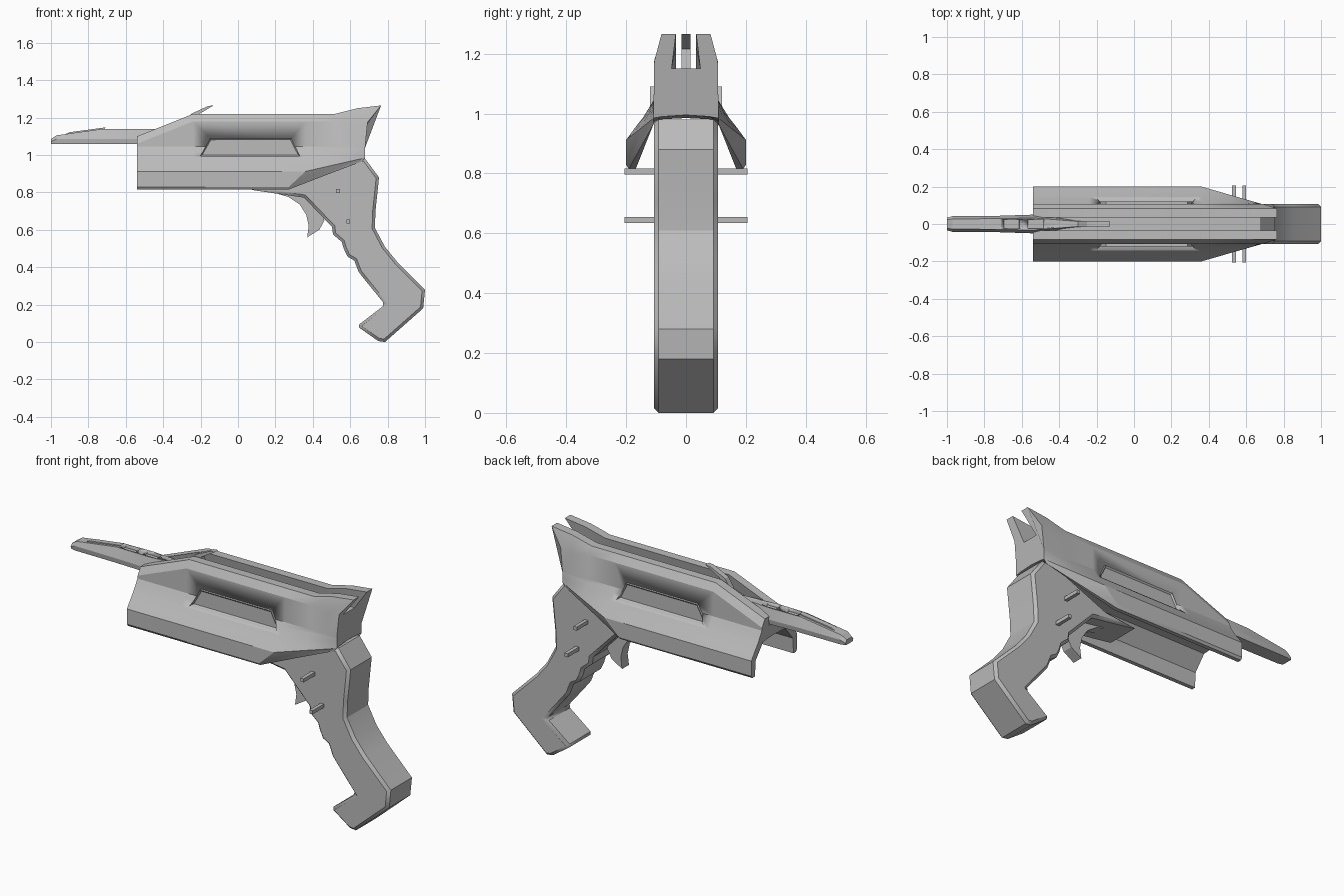
import bpy, bmesh, math
from mathutils import Vector

if "Cube" in bpy.data.objects:
    bpy.data.objects.remove(bpy.data.objects["Cube"])

grey = bpy.data.materials.new("matte grey")
grey.use_nodes = True
grey.diffuse_color = (0.5, 0.5, 0.5, 1)
grey.node_tree.nodes["Principled BSDF"].inputs["Base Color"].default_value = (0.5, 0.5, 0.5, 1)


def finish(name, bm, angle=28):
    bmesh.ops.recalc_face_normals(bm, faces=bm.faces)
    mesh = bpy.data.meshes.new(name)
    bm.to_mesh(mesh)
    bm.free()
    mesh.materials.append(grey)
    ob = bpy.data.objects.new(name, mesh)
    bpy.context.collection.objects.link(ob)
    bpy.ops.object.select_all(action='DESELECT')
    ob.select_set(True)
    bpy.context.view_layer.objects.active = ob
    bpy.ops.object.shade_smooth_by_angle(angle=math.radians(angle))
    return ob


def loft(name, rings, angle=28):
    """Skin a list of closed rings and cap both ends."""
    bm = bmesh.new()
    loops = [[bm.verts.new(p) for p in r] for r in rings]
    n = len(loops[0])
    for a, b in zip(loops, loops[1:]):
        for i in range(n):
            j = (i + 1) % n
            bm.faces.new((a[i], a[j], b[j], b[i]))
    bm.faces.new(loops[0])
    bm.faces.new(loops[-1])
    return finish(name, bm, angle)


def plate(name, outline, y0, y1):
    """Extrude an x-z outline from y0 to y1."""
    return loft(name, [[(x, y, z) for x, z in outline] for y in (y0, y1)])


def box(name, x0, x1, y0, y1, z0, z1):
    return plate(name, [(x0, z0), (x1, z0), (x1, z1), (x0, z1)], y0, y1)


def cut(target, cutter):
    cutter.hide_render = True
    cutter.hide_viewport = True
    mod = target.modifiers.new("cut", 'BOOLEAN')
    mod.operation = 'DIFFERENCE'
    mod.solver = 'EXACT'
    mod.object = cutter


def mirror_ring(half):
    """Half ring starts and ends on the y = 0 plane."""
    return half + [(x, -y, z) for x, y, z in half[-2:0:-1]]


# Receiver: flared shell with a top slot and an open channel below
def section(x, top, f, xlow, tail=0.0):
    mix = lambda a, b: a + (b - a) * f
    floor = min(1.15, top - 0.05)
    y = lambda k: 0.108 + 0.092 * f * k
    shoulder = top - 0.04 - 0.05 * (tail > 0)
    half = [(x, 0, floor), (x, 0.048, floor), (x + tail, 0.034, top),
            (x + tail, 0.082, top), (x + tail * 0.15, 0.106, shoulder),
            (x, 0.108, 1.045), (x, y(0.16), mix(1.04, 1.02)),
            (x, y(0.4), mix(1.02, 0.985)), (x, y(0.7), mix(1.0, 0.95)),
            (x, y(1), mix(0.985, 0.912)), (xlow, y(1), mix(0.972, 0.828)),
            (xlow, y(0.9), mix(0.966, 0.815)), (xlow, y(0.65), mix(0.966, 0.815)),
            (x, y(0.6), mix(0.985, 0.9)), (x, y(0.2) - 0.03, mix(0.99, 0.98)),
            (x, 0, mix(0.995, 0.985))]
    return mirror_ring(half)


receiver = loft("receiver", [
    section(-0.54, 1.10, 1, -0.54),
    section(-0.24, 1.22, 1, -0.24),
    section(0.36, 1.22, 1, 0.27),
    section(0.52, 1.22, 0.5, 0.465),
    section(0.62, 1.25, 0.19, 0.59, 0.02),
    section(0.68, 1.265, 0, 0.665, 0.085)])

# Recessed side panels with a raised rim
trapezoid = [(-0.20, 0.995), (0.33, 0.995), (0.285, 1.09), (-0.15, 1.09)]
for side, word in ((1, "left"), (-1, "right")):
    cut(receiver, plate(word + "_panel_cutter", trapezoid, side * 0.1, side * 0.3))
    bm = bmesh.new()
    face = bm.faces.new([bm.verts.new((x, side * 0.12, z)) for x, z in trapezoid])
    back = bmesh.ops.extrude_face_region(bm, geom=[face])["geom"]
    for v in back:
        if isinstance(v, bmesh.types.BMVert):
            v.co.y = side * 0.09
    bmesh.ops.recalc_face_normals(bm, faces=bm.faces)
    front = max(bm.faces, key=lambda f: f.calc_center_median().y * side)
    bmesh.ops.inset_region(bm, faces=[front], thickness=0.01)
    inner = max(bm.faces, key=lambda f: (round(f.calc_center_median().y * side, 4), f.calc_area()))
    for v in inner.verts:
        v.co.y -= side * 0.008
    finish(word + "_side_panel", bm)

# Grip with finger grooves and an angled foot
grip = plate("grip", [
    (0.06, 0.815), (0.353, 0.772), (0.503, 0.615), (0.508, 0.575), (0.555, 0.535),
    (0.565, 0.50), (0.585, 0.457), (0.622, 0.435), (0.645, 0.375), (0.668, 0.345),
    (0.786, 0.20), (0.636, 0.085), (0.75, 0.005), (0.786, 0.0), (0.99, 0.18),
    (1.0, 0.28), (0.85, 0.43), (0.785, 0.51), (0.732, 0.61), (0.735, 0.70),
    (0.754, 0.88), (0.68, 0.98), (0.60, 0.98), (0.27, 0.84)], -0.107, 0.107)
bev = grip.modifiers.new("chamfer", 'BEVEL')
bev.width = 0.015
bev.segments = 1
bev.limit_method = 'ANGLE'
bev.angle_limit = math.radians(60)

# Curved trigger
plate("trigger", [
    (0.17, 0.805), (0.27, 0.775), (0.33, 0.735), (0.365, 0.68), (0.378, 0.62),
    (0.37, 0.56), (0.435, 0.60), (0.462, 0.65), (0.44, 0.72), (0.40, 0.80)], -0.03, 0.03)

# Cross pins through the grip
for name, x, z in (("upper_pin", 0.535, 0.807), ("lower_pin", 0.59, 0.645)):
    box(name, x - 0.01, x + 0.01, -0.205, 0.205, z - 0.01, z + 0.01)


# Barrel: slim tapered bar that runs into the slot
def barrel_section(x, w, top):
    return mirror_ring([(x, 0, 1.058), (x, w * 0.9, 1.058), (x, w, 1.085 if top > 1.1 else 1.07),
                        (x, w * 0.65, top), (x, 0, top)])


barrel = loft("barrel", [
    barrel_section(-1.0, 0.034, 1.085), barrel_section(-0.97, 0.042, 1.105),
    barrel_section(-0.72, 0.044, 1.14), barrel_section(-0.54, 0.05, 1.14),
    barrel_section(-0.29, 0.02, 1.14)], 15)
for i, x in enumerate((-0.66, -0.53)):
    cut(barrel, plate("barrel_notch_cutter_%d" % i, [
        (x - 0.045, 1.122), (x + 0.045, 1.122), (x + 0.055, 1.17), (x - 0.02, 1.17)],
        -0.024, 0.024))

# Raised wedge near the muzzle
plate("muzzle_wedge", [(-0.97, 1.09), (-0.90, 1.122), (-0.705, 1.148), (-0.74, 1.12)], -0.015, 0.015)

# Sloped sight blade in the slot
plate("sight", [(-0.30, 1.14), (-0.25, 1.22), (-0.16, 1.262), (-0.13, 1.265), (-0.215, 1.215),
                (-0.20, 1.14)], -0.015, 0.015)
